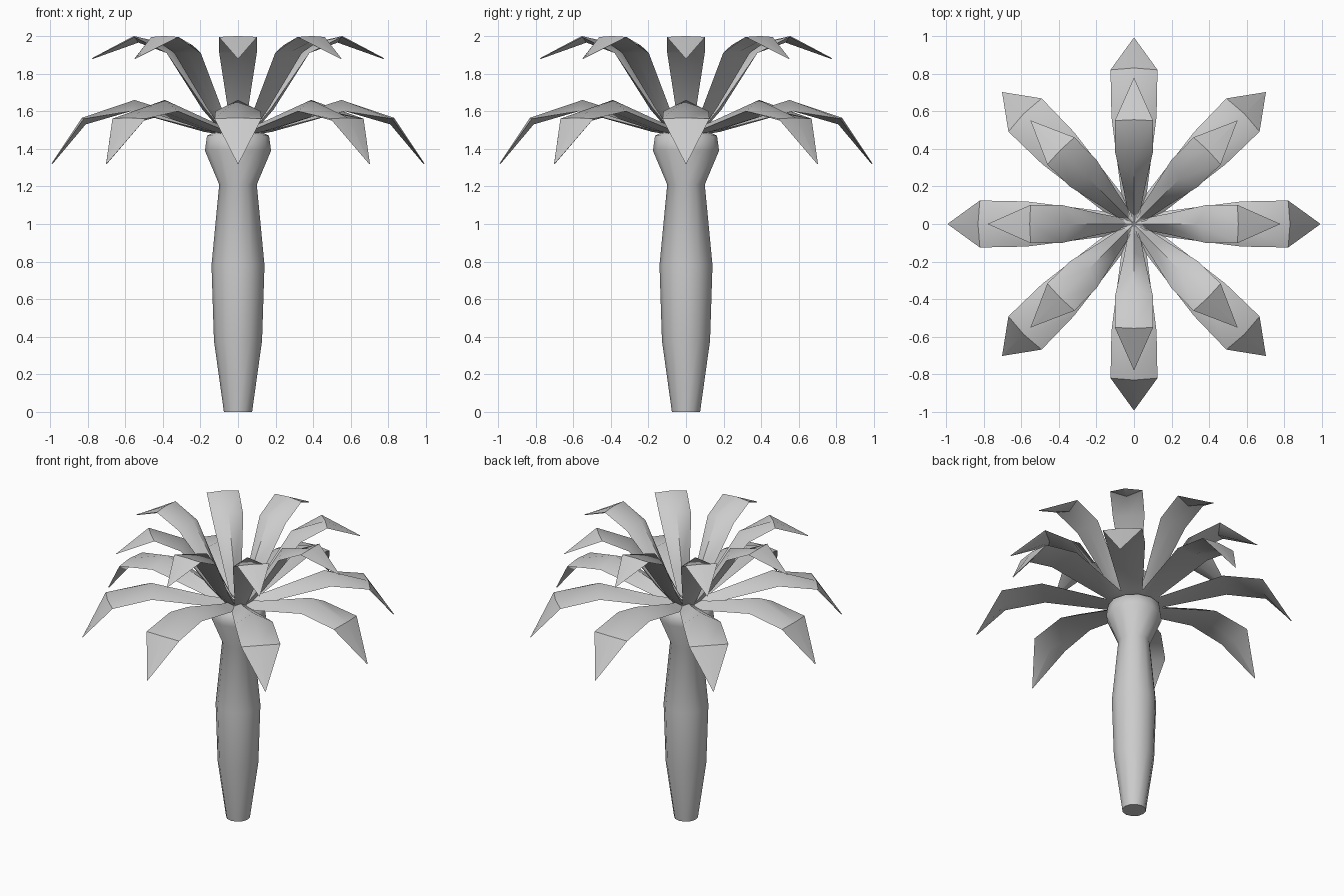
import bpy, bmesh
from math import cos, sin, pi, radians

cube = bpy.data.objects.get("Cube")
if cube:
    bpy.data.objects.remove(cube)

grey = bpy.data.materials.new("plain_grey")
grey.use_nodes = True
colour = (0.6, 0.6, 0.6, 1)
grey.diffuse_color = colour
grey.node_tree.nodes["Principled BSDF"].inputs["Base Color"].default_value = colour


def finish(name, bm, angle):
    bmesh.ops.remove_doubles(bm, verts=bm.verts, dist=0.0005)
    bmesh.ops.recalc_face_normals(bm, faces=bm.faces)
    mesh = bpy.data.meshes.new(name)
    bm.to_mesh(mesh)
    bm.free()
    mesh.materials.append(grey)
    obj = bpy.data.objects.new(name, mesh)
    bpy.context.collection.objects.link(obj)
    bpy.ops.object.select_all(action="DESELECT")
    obj.select_set(True)
    bpy.context.view_layer.objects.active = obj
    bpy.ops.object.shade_smooth_by_angle(angle=radians(angle))
    return obj


def loft(bm, rings):
    """Skin closed rings of equal size, capping both ends."""
    rows = [[bm.verts.new(p) for p in ring] for ring in rings]
    n = len(rows[0])
    for a, b in zip(rows, rows[1:]):
        for i in range(n):
            j = (i + 1) % n
            bm.faces.new((a[i], a[j], b[j], b[i]))
    bm.faces.new(rows[0])
    bm.faces.new(rows[-1])


# Trunk: bulging stem with a rounded head
SIDES = 12
profile = [(0.075, 0), (0.128, 0.38), (0.141, 0.78), (0.1, 1.21),
           (0.176, 1.39), (0.165, 1.47), (0.1, 1.5)]
bm = bmesh.new()
loft(bm, [[(r * cos(2 * pi * i / SIDES), r * sin(2 * pi * i / SIDES), z)
           for i in range(SIDES)] for r, z in profile])
finish("trunk", bm, 60)


# Leaves: ridged blades, each station is
# (half width, edge r, edge z, ridge r, ridge z, underside r, underside z)
def crown(name, stations):
    for k in range(8):
        a = k * pi / 4
        bm = bmesh.new()
        rings = []
        for w, er, ez, tr, tz, ur, uz in stations:
            ring = [(er, w, ez), (tr, 0, tz), (er, -w, ez), (ur, 0, uz)]
            rings.append([(x * cos(a) - y * sin(a), x * sin(a) + y * cos(a), z)
                          for x, y, z in ring])
        loft(bm, rings)
        finish(f"{name}_{k + 1}", bm, 40)


crown("lower_leaf", [
    (0.04, 0, 1.47, 0, 1.5, 0, 1.46),
    (0.07, 0.18, 1.5, 0.18, 1.54, 0.18, 1.49),
    (0.12, 0.57, 1.6, 0.55, 1.66, 0.57, 1.6),
    (0.125, 0.82, 1.56, 0.83, 1.565, 0.81, 1.53),
    (0.002, 0.99, 1.32, 0.992, 1.322, 0.988, 1.318)])

crown("upper_leaf", [
    (0.03, 0.05, 1.46, 0.02, 1.48, 0.06, 1.46),
    (0.055, 0.18, 1.62, 0.15, 1.65, 0.19, 1.61),
    (0.1, 0.38, 1.91, 0.34, 1.95, 0.38, 1.91),
    (0.102, 0.55, 1.995, 0.555, 2.0, 0.53, 1.965),
    (0.002, 0.775, 1.88, 0.777, 1.882, 0.773, 1.878)])
